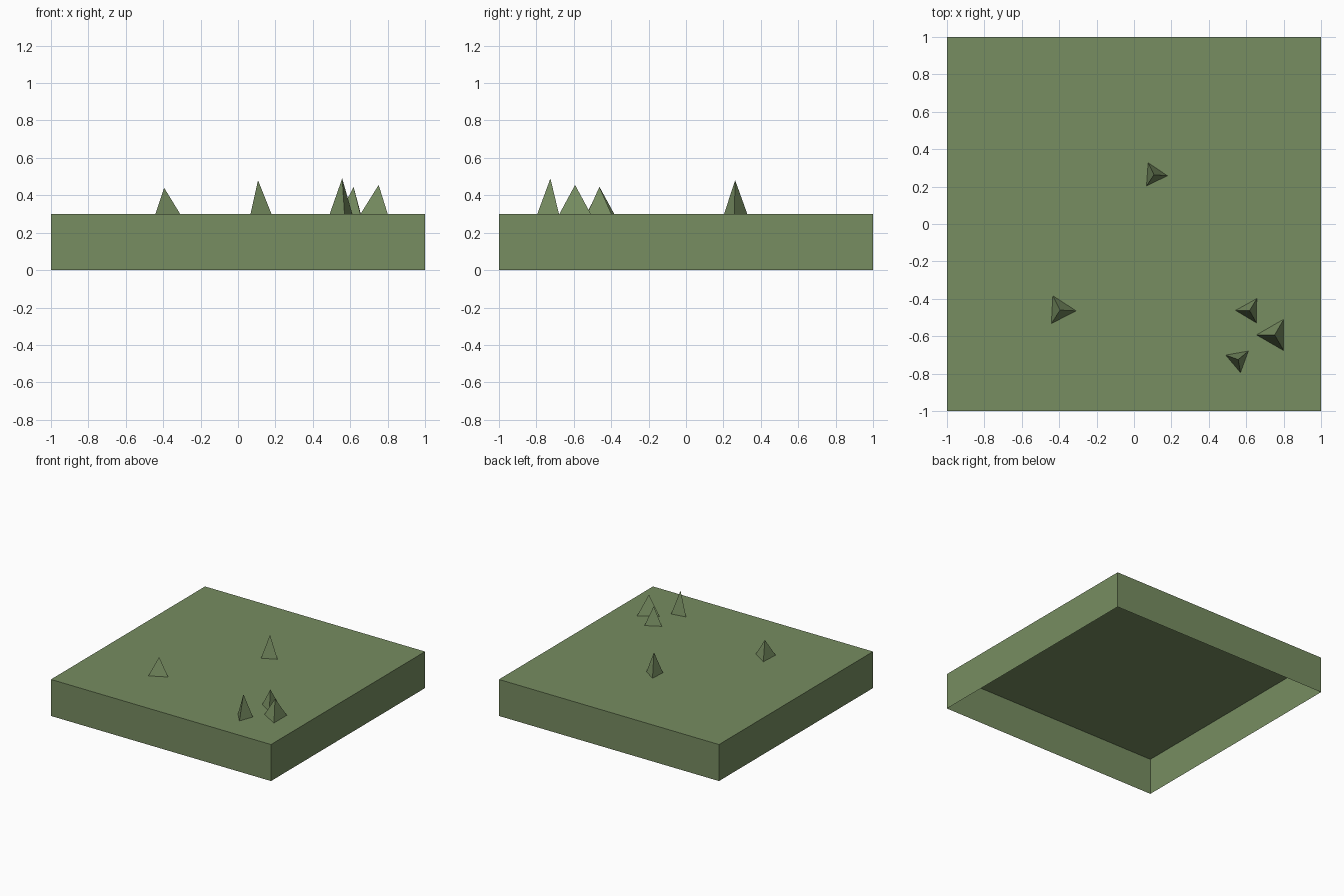
import bpy
import bmesh
import math
from mathutils import Matrix, Vector

cube = bpy.data.objects.get("Cube")
if cube:
    bpy.data.objects.remove(cube, do_unlink=True)

TOP = 0.30  # height of the ground surface

# Single grass colour
grass = bpy.data.materials.new("moss_green")
grass.use_nodes = True
colour = (0.184, 0.266, 0.119, 1.0)
grass.diffuse_color = colour
grass.node_tree.nodes["Principled BSDF"].inputs["Base Color"].default_value = colour


def add_object(name, bm):
    mesh = bpy.data.meshes.new(name)
    bm.to_mesh(mesh)
    bm.free()
    mesh.materials.append(grass)
    obj = bpy.data.objects.new(name, mesh)
    bpy.context.collection.objects.link(obj)
    return obj


# Ground slab: a thin shell, open underneath
bm = bmesh.new()
bmesh.ops.create_cube(bm, size=1.0)
bmesh.ops.transform(bm, verts=bm.verts,
                    matrix=Matrix.Translation((0, 0, TOP / 2)) @ Matrix.Diagonal((2, 2, TOP, 1)))
bm.normal_update()
underside = [f for f in bm.faces if f.normal.z < -0.5]
bmesh.ops.delete(bm, geom=underside, context='FACES_ONLY')
add_object("ground_slab", bm)


def grass_blade(name, x, y, radius, height, turn):
    """Three-sided spike standing on the ground, one corner pointing along turn."""
    bm = bmesh.new()
    base = []
    for i in range(3):
        a = math.radians(turn + 120 * i)
        base.append(bm.verts.new((radius * math.cos(a), radius * math.sin(a), 0)))
    tip = bm.verts.new((0, 0, height))
    for i in range(3):
        bm.faces.new((base[i], base[(i + 1) % 3], tip))
    obj = add_object(name, bm)
    obj.location = Vector((x, y, TOP))


# Grass blades: one at the back, one on the right, a cluster at the front left
grass_blade("grass_blade_right", -0.395, -0.46, 0.086, 0.14, -3)
grass_blade("grass_blade_back", 0.107, 0.263, 0.072, 0.18, -4)
grass_blade("grass_blade_cluster_inner", 0.618, -0.463, 0.075, 0.145, 179)
grass_blade("grass_blade_cluster_outer", 0.752, -0.593, 0.097, 0.155, 180)
grass_blade("grass_blade_cluster_front", 0.557, -0.725, 0.071, 0.19, 40)
